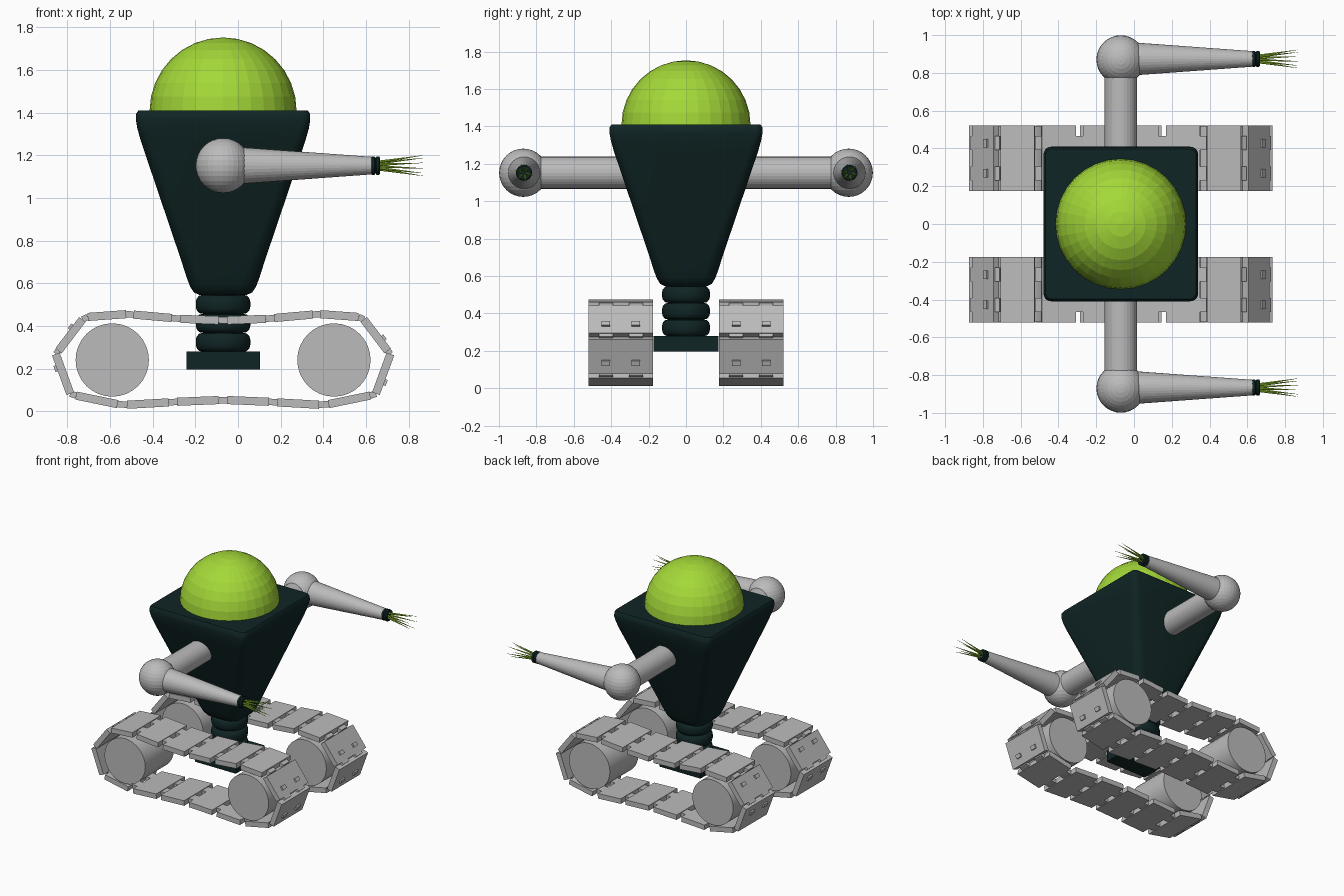
import bpy, bmesh, math
from mathutils import Vector, Matrix

if "Cube" in bpy.data.objects:
    bpy.data.objects.remove(bpy.data.objects["Cube"])

CX = -0.07  # body axis in x


def material(name, rgb):
    m = bpy.data.materials.new(name)
    m.diffuse_color = (*rgb, 1)
    m.use_nodes = True
    m.node_tree.nodes["Principled BSDF"].inputs["Base Color"].default_value = m.diffuse_color
    return m


GREY = material("light_grey", (0.50, 0.50, 0.50))
DARK = material("dark_teal", (0.005, 0.018, 0.018))
GREEN = material("lime_green", (0.37, 0.69, 0.04))


def finish(bm, name, mat, smooth=None):
    bmesh.ops.recalc_face_normals(bm, faces=bm.faces[:])
    me = bpy.data.meshes.new(name)
    bm.to_mesh(me)
    bm.free()
    me.materials.append(mat)
    ob = bpy.data.objects.new(name, me)
    bpy.context.collection.objects.link(ob)
    if smooth:
        bpy.ops.object.select_all(action='DESELECT')
        ob.select_set(True)
        bpy.context.view_layer.objects.active = ob
        bpy.ops.object.shade_smooth_by_angle(angle=math.radians(smooth))
    return ob


def loft(bm, rings):
    """Skin a list of equal-length closed rings and cap both ends."""
    vs = [[bm.verts.new(p) for p in r] for r in rings]
    n = len(vs[0])
    for a, b in zip(vs, vs[1:]):
        for i in range(n):
            bm.faces.new((a[i], a[(i + 1) % n], b[(i + 1) % n], b[i]))
    bm.faces.new(vs[0][::-1])
    bm.faces.new(vs[-1])


def lathe(bm, profile, origin, axis, n=32):
    """Spin (radius, distance) pairs about an axis through origin."""
    rot = Vector((0, 0, 1)).rotation_difference(Vector(axis)).to_matrix()
    o = Vector(origin)
    loft(bm, [[o + rot @ Vector((r * math.cos(2 * math.pi * i / n),
                                 r * math.sin(2 * math.pi * i / n), t))
               for i in range(n)] for r, t in profile])


def rounded_square(half, radius, z, k=5):
    pts = []
    for q in range(4):
        a0 = q * math.pi / 2
        sx, sy = ((1, 1), (-1, 1), (-1, -1), (1, -1))[q]
        for i in range(k + 1):
            a = a0 + i / k * math.pi / 2
            pts.append((CX + sx * (half - radius) + radius * math.cos(a),
                        sy * (half - radius) + radius * math.sin(a), z))
    return pts


def box(bm, size, mat):
    bmesh.ops.create_cube(bm, size=1, matrix=mat @ Matrix.Diagonal((*size, 1)))


# tapering body with softened edges: half width, corner radius, height
bm = bmesh.new()
loft(bm, [rounded_square(*p) for p in (
    (0.11, 0.06, 0.545), (0.137, 0.07, 0.557), (0.155, 0.07, 0.585),
    (0.172, 0.07, 0.63), (0.194, 0.065, 0.70), (0.385, 0.05, 1.265),
    (0.402, 0.045, 1.325), (0.409, 0.04, 1.365), (0.408, 0.04, 1.395),
    (0.398, 0.035, 1.41))])
finish(bm, "body", DARK, 40)

# half-sphere head
bm = bmesh.new()
lathe(bm, [(0.345 * math.cos(a), 0.345 * math.sin(a))
           for a in [i * math.pi / 16 for i in range(8)] + [math.pi / 2 - 0.004]],
      (CX, 0, 1.408), (0, 0, 1))
finish(bm, "head_dome", GREEN)

# ribbed waist: three rounded discs
for k in range(3):
    bm = bmesh.new()
    lathe(bm, [(0.09, 0), (0.112, 0.004), (0.124, 0.018), (0.128, 0.034), (0.128, 0.056),
               (0.124, 0.072), (0.112, 0.086), (0.09, 0.09)],
          (CX, 0, 0.278 + 0.089 * k), (0, 0, 1))
    finish(bm, "waist_ring", DARK, 50)

# base block between the tracks
bm = bmesh.new()
box(bm, (0.345, 0.345, 0.085), Matrix.Translation((CX, 0, 0.238)))
finish(bm, "base_block", DARK)

# arms
for side, s in (("left", 1), ("right", -1)):
    y = 0.87 * s
    z = 1.152
    bm = bmesh.new()
    lathe(bm, [(0.086, 0.15), (0.086, 0.87)], (CX, 0, z), (0, s, 0))
    finish(bm, side + "_upper_arm", GREY)

    bm = bmesh.new()
    bmesh.ops.create_uvsphere(bm, u_segments=32, v_segments=16, radius=0.129,
                              matrix=Matrix.Translation((CX, y, z)))
    finish(bm, side + "_elbow", GREY)

    bm = bmesh.new()
    lathe(bm, [(0.087, 0.0), (0.041, 0.63)], (0, y + 0.004, z), (1, 0, 0))
    finish(bm, side + "_forearm", GREY)

    bm = bmesh.new()
    lathe(bm, [(0.036, 0.62), (0.043, 0.628), (0.043, 0.64), (0.036, 0.645),
               (0.043, 0.65), (0.043, 0.662), (0.036, 0.667)],
          (0, y + 0.004, z), (1, 0, 0), 24)
    finish(bm, side + "_wrist", DARK)

    # thin spiky fingers fanning out
    bm = bmesh.new()
    for k in range(6):
        a = math.radians(45 + 60 * k)
        c, d = math.cos(a), math.sin(a)
        p = Vector((0.65, y + 0.004 + 0.016 * c, z + 0.016 * d))
        q = Vector((0.868, y + 0.004 + 0.05 * c, z + 0.05 * d))
        lathe(bm, [(0.007, 0), (0.0006, (q - p).length)], p, (q - p).normalized(), 8)
    finish(bm, side + "_fingers", GREEN)

# track plates, front half of the loop: start (u, z), end (u, z)
HALF = [((0.02, 0.426), (0.20, 0.433)), ((0.24, 0.437), (0.42, 0.453)),
        ((0.455, 0.455), (0.635, 0.442)), ((0.66, 0.43), (0.772, 0.283)),
        ((0.785, 0.268), (0.717, 0.082)), ((0.69, 0.073), (0.495, 0.033)),
        ((0.45, 0.03), (0.255, 0.041)), ((0.215, 0.044), (0.02, 0.052))]
LOOP = HALF + [((-b[0], b[1]), (-a[0], a[1])) for a, b in reversed(HALF)]


def slab(bm, a, b, y, width, thick, lift=0.0):
    """Flat bar from a to b in the side plane, pushed outwards by lift."""
    p, q = Vector((CX + a[0], y, a[1])), Vector((CX + b[0], y, b[1]))
    x = (q - p).normalized()
    yv = Vector((0, 1, 0))
    n = x.cross(yv)  # across the bar, in the side plane
    if n.dot((p + q) / 2 - Vector((CX, y, 0.24))) < 0:
        n = -n
    m = Matrix((x, yv, n)).transposed().to_4x4()
    m.translation = (p + q) / 2 + n * lift
    box(bm, ((q - p).length, width, thick), m)


for side, s in (("left", 1), ("right", -1)):
    yc = 0.348 * s
    bm = bmesh.new()
    for i, (a, b) in enumerate(LOOP):
        slab(bm, a, b, yc, 0.345, 0.038)
        nxt = LOOP[(i + 1) % len(LOOP)][0]
        for off in (-0.08, 0.08):
            slab(bm, b, nxt, yc + off, 0.075, 0.03)  # link to next plate
            if i % 8 in (3, 4) or i in (11, 12):     # small lugs on end plates
                va, vb = Vector(a), Vector(b)
                slab(bm, va.lerp(vb, 0.6), va.lerp(vb, 0.75), yc + off, 0.045, 0.02, 0.02)
    finish(bm, side + "_track", GREY)

    for end, x in (("rear", CX - 0.52), ("front", CX + 0.52)):
        bm = bmesh.new()
        lathe(bm, [(0.172, -0.172), (0.172, 0.172)], (x, yc, 0.24), (0, 1, 0))
        finish(bm, side + "_" + end + "_wheel", GREY, 30)
